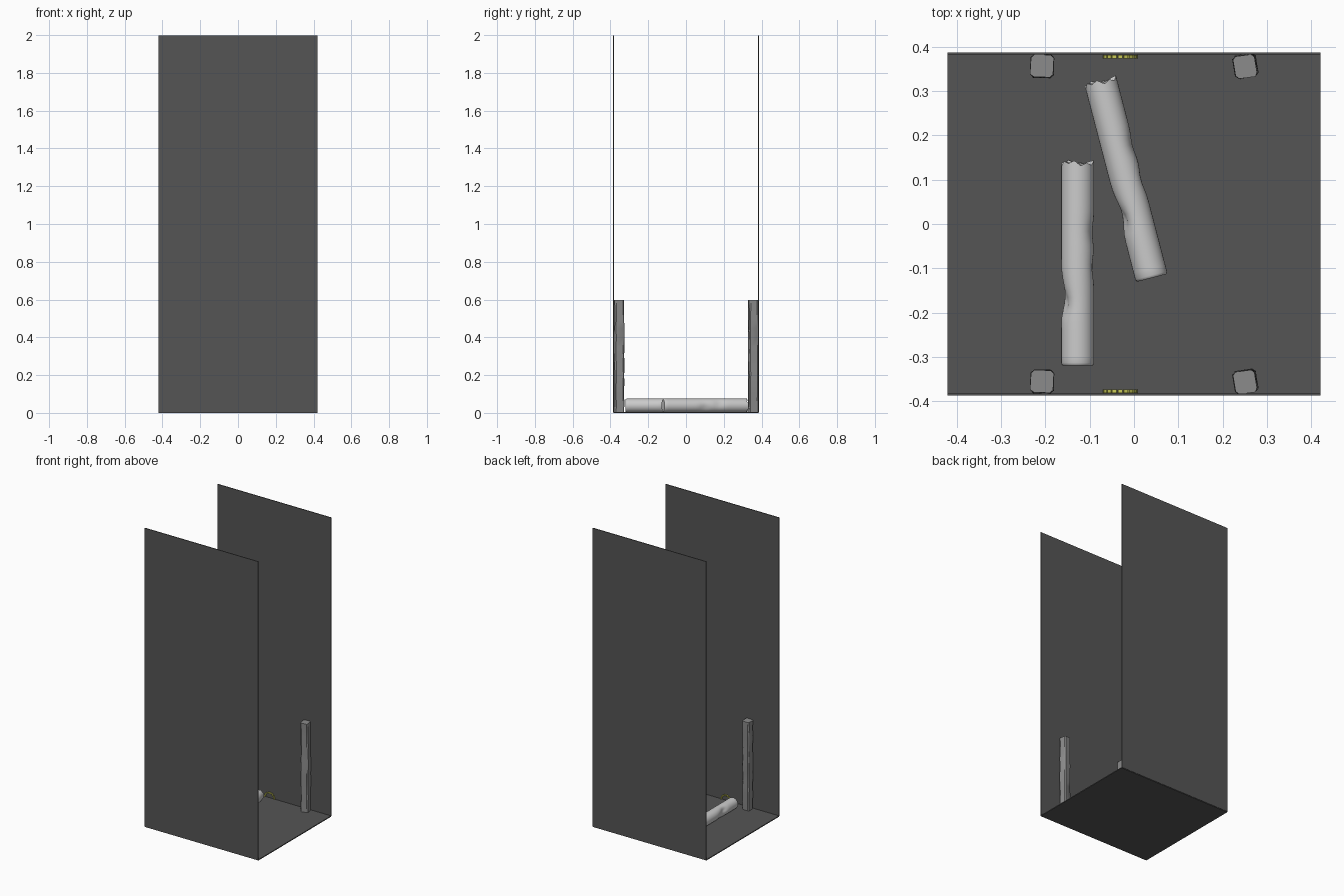
import bpy, bmesh, math, random
from mathutils import Vector, Matrix

if "Cube" in bpy.data.objects:
    bpy.data.objects.remove(bpy.data.objects["Cube"])

def material(name, rgb):
    m = bpy.data.materials.new(name)
    m.diffuse_color = (*rgb, 1)
    m.use_nodes = True
    m.node_tree.nodes["Principled BSDF"].inputs["Base Color"].default_value = m.diffuse_color
    return m

dark = material("dark_stone", (0.09, 0.09, 0.09))
grey = material("mid_stone", (0.26, 0.26, 0.26))
yellow = material("yellow", (0.6, 0.6, 0.1))

def finish(bm, name, mat=None, smooth=None):
    bmesh.ops.recalc_face_normals(bm, faces=bm.faces)
    me = bpy.data.meshes.new(name)
    bm.to_mesh(me)
    bm.free()
    ob = bpy.data.objects.new(name, me)
    bpy.context.collection.objects.link(ob)
    if mat:
        me.materials.append(mat)
    if smooth:
        bpy.ops.object.select_all(action='DESELECT')
        ob.select_set(True)
        bpy.context.view_layer.objects.active = ob
        bpy.ops.object.shade_smooth_by_angle(angle=math.radians(smooth))
    return ob

def copy(ob, name, matrix):
    c = ob.copy()
    c.name = name
    c.matrix_world = matrix
    bpy.context.collection.objects.link(c)
    return c

def add_box(bm, center, size, rot=Matrix()):
    bmesh.ops.create_cube(bm, size=1, matrix=Matrix.Translation(center) @ rot @ Matrix.Diagonal((*size, 1)))

def box(name, center, size, mat):
    bm = bmesh.new()
    add_box(bm, center, size)
    return finish(bm, name, mat)

# floor and the two tall side walls
box("floor", (0, 0.004, 0.006), (0.84, 0.768, 0.006), dark)
box("back_wall", (0, 0.388, 1.003), (0.84, 0.005, 1.994), dark)
box("front_wall", (0, -0.380, 1.003), (0.84, 0.005, 1.994), dark)

# weathered square posts: stacked rings with chipped corners
def post(name, seed, loc, angle):
    rnd = random.Random(seed)
    bm = bmesh.new()
    h = 0.025
    outline = [(-h, -.018), (-.018, -h), (.018, -h), (h, -.018),
               (h, .018), (.018, h), (-.018, h), (-h, .018)]
    rings = []
    for i in range(13):
        z = 0.006 + 0.594 * i / 12
        ring = []
        for x, y in outline:
            k = 1 + rnd.uniform(-0.07, 0.09)
            ring.append(bm.verts.new((x * k, y * k, z)))
        rings.append(ring)
    for a, b in zip(rings, rings[1:]):
        for j in range(8):
            bm.faces.new((a[j], a[(j + 1) % 8], b[(j + 1) % 8], b[j]))
    bm.faces.new(rings[0])
    bm.faces.new(rings[-1])
    ob = finish(bm, name, grey, 30)
    ob.matrix_world = Matrix.Translation(loc) @ Matrix.Rotation(math.radians(angle), 4, 'Z')
    return ob

for side, seed, x, angle in (("left", 3, -0.207, -2), ("right", 8, 0.251, 9)):
    p = post("back_post_" + side, seed, (x, 0.360, 0), angle)
    copy(p, "front_post_" + side, Matrix.Translation((0, -0.711, 0)) @ p.matrix_world)

# fallen columns: round shaft along y, rounded foot, broken jagged head, dents
def column(name):
    bm = bmesh.new()
    n, r, half = 32, 0.037, 0.230
    profile = [(-half, r * .9), (-half + .002, r * .96), (-half + .006, r)]
    profile += [(-half + .006 + (2 * half - .016) * i / 30, r) for i in range(1, 31)]
    profile.append((half - .004, r))
    dents = [(Vector((-.034, -.09, .015)), .022, .012), (Vector((-.036, -.06, -.005)), .03, .007),
             (Vector((.036, .07, .01)), .025, .005), (Vector((.035, -.01, -.01)), .025, .006)]
    rings = []
    for i, (y, rad) in enumerate(profile):
        ring = []
        for j in range(n):
            a = 2 * math.pi * j / n
            d = Vector((math.cos(a), 0, math.sin(a)))
            p = d * rad + Vector((0, y, 0))
            for c, w, depth in dents:
                p -= d * depth * math.exp(-((p - c).length / w) ** 2)
            if i == len(profile) - 1:
                p.y += .004 * math.sin(8 * a) + .003 * math.cos(3 * a)
            ring.append(bm.verts.new(p))
        rings.append(ring)
    for a, b in zip(rings, rings[1:]):
        for j in range(n):
            bm.faces.new((a[j], a[(j + 1) % n], b[(j + 1) % n], b[j]))
    bm.faces.new(rings[0])
    tip = bm.verts.new((0, half - .007, 0))
    for j in range(n):
        bm.faces.new((rings[-1][j], rings[-1][(j + 1) % n], tip))
    return finish(bm, name, None, 35)

col = column("fallen_column_left")
col.matrix_world = Matrix.Translation((-0.127, -0.085, 0.042))
copy(col, "fallen_column_right",
     Matrix.Translation((-0.018, 0.105, 0.042)) @ Matrix.Rotation(math.radians(14.6), 4, 'Z'))

# small yellow arches of separate blocks at the foot of each wall
def arch(name, y):
    bm = bmesh.new()
    for i in range(9):
        a = math.pi * (i + .5) / 9
        add_box(bm, (-0.031 + .035 * math.cos(a), y, .009 + .035 * math.sin(a)),
                (.008, .008, .010), Matrix.Rotation(-a, 4, 'Y'))
    return finish(bm, name, yellow)

arch("back_arch", 0.381)
arch("front_arch", -0.373)

# bring the whole model onto z = 0
bpy.context.view_layer.update()
low = min((o.matrix_world @ v.co).z for o in bpy.data.objects for v in o.data.vertices)
for o in bpy.data.objects:
    o.location.z -= low
    o.location.y -= 0.004
